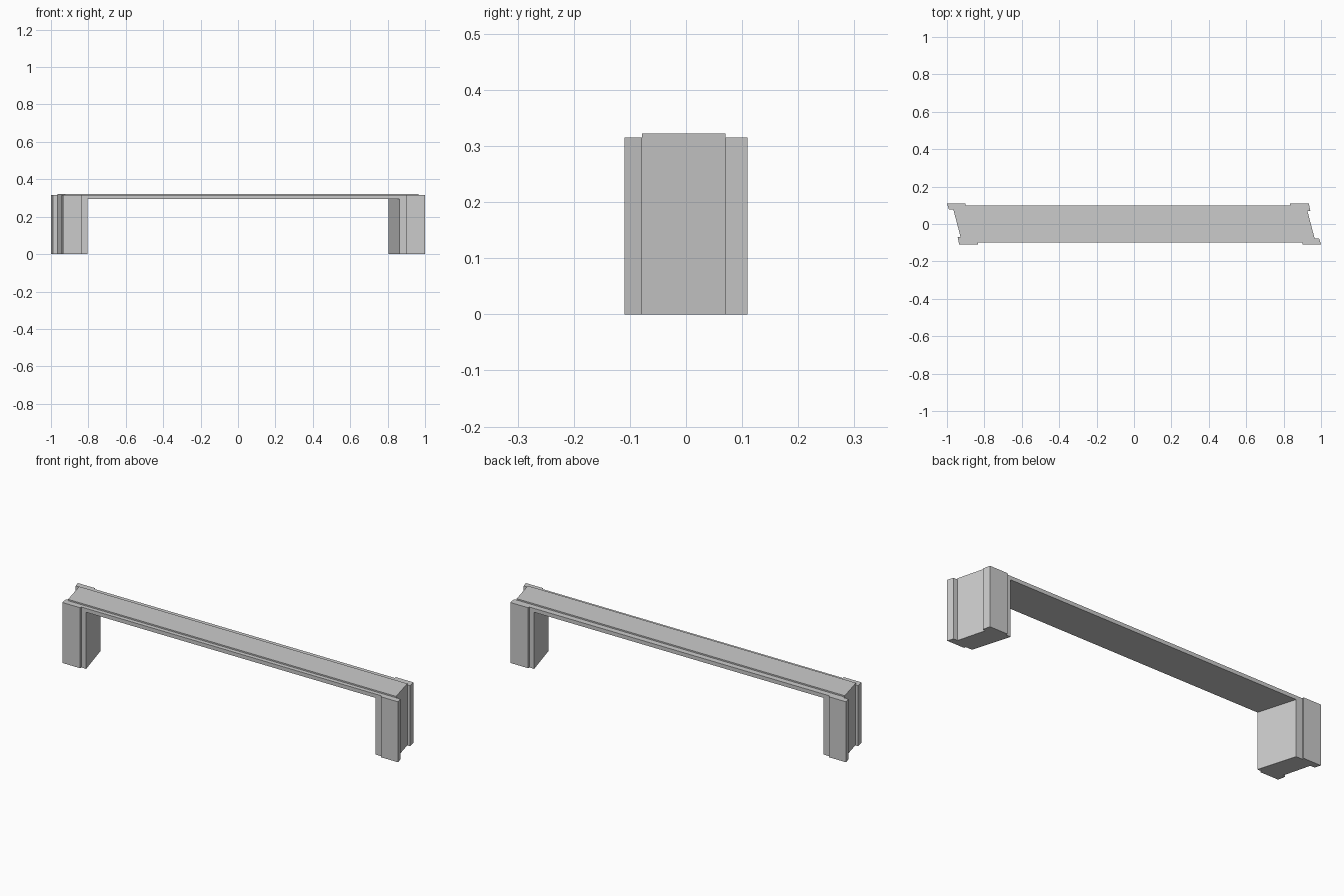
import bpy, bmesh

if "Cube" in bpy.data.objects:
    bpy.data.objects.remove(bpy.data.objects["Cube"])


def turned(pts):
    """Half turn about the z axis."""
    return [(-x, -y) for x, y in pts]


def prism(name, outline, z0, z1):
    """Extrude a plan outline between two heights."""
    bm = bmesh.new()
    face = bm.faces.new([bm.verts.new((x, y, z0)) for x, y in outline])
    ext = bmesh.ops.extrude_face_region(bm, geom=[face])
    for v in ext["geom"]:
        if isinstance(v, bmesh.types.BMVert):
            v.co.z = z1
    bmesh.ops.recalc_face_normals(bm, faces=bm.faces[:])
    mesh = bpy.data.meshes.new(name)
    bm.to_mesh(mesh)
    bm.free()
    ob = bpy.data.objects.new(name, mesh)
    bpy.context.collection.objects.link(ob)
    return ob


# Skewed plan of the left end with pilaster strips; the right end is a half turn of it
left_end = [(-0.9, 0.1), (-0.9, 0.11), (-1.0, 0.11), (-0.99, 0.078),
            (-0.966, 0.078), (-0.927, -0.07), (-0.943, -0.07),
            (-0.935, -0.11), (-0.833, -0.11), (-0.833, -0.1)]
body = prism("bridge_body", left_end + turned(left_end), 0.0, 0.315)

# Skewed opening between the two abutments
side = [(-0.884, 0.15), (-0.788, -0.2)]
side = [(-0.878, 0.15), (-0.776, -0.2)]
opening = prism("opening_cutter", side + turned(side), -0.1, 0.295)
opening.hide_render = True
cut = body.modifiers.new("opening", 'BOOLEAN')
cut.operation = 'DIFFERENCE'
cut.solver = 'EXACT'
cut.object = opening
bpy.context.view_layer.objects.active = body
bpy.ops.object.modifier_apply(modifier=cut.name)
bpy.data.objects.remove(opening)

# Raised roadway along the top
prism("roadway", [(-0.964, 0.07), (-0.925, -0.078), (0.966, -0.078), (0.927, 0.07)],
      0.315, 0.322)
